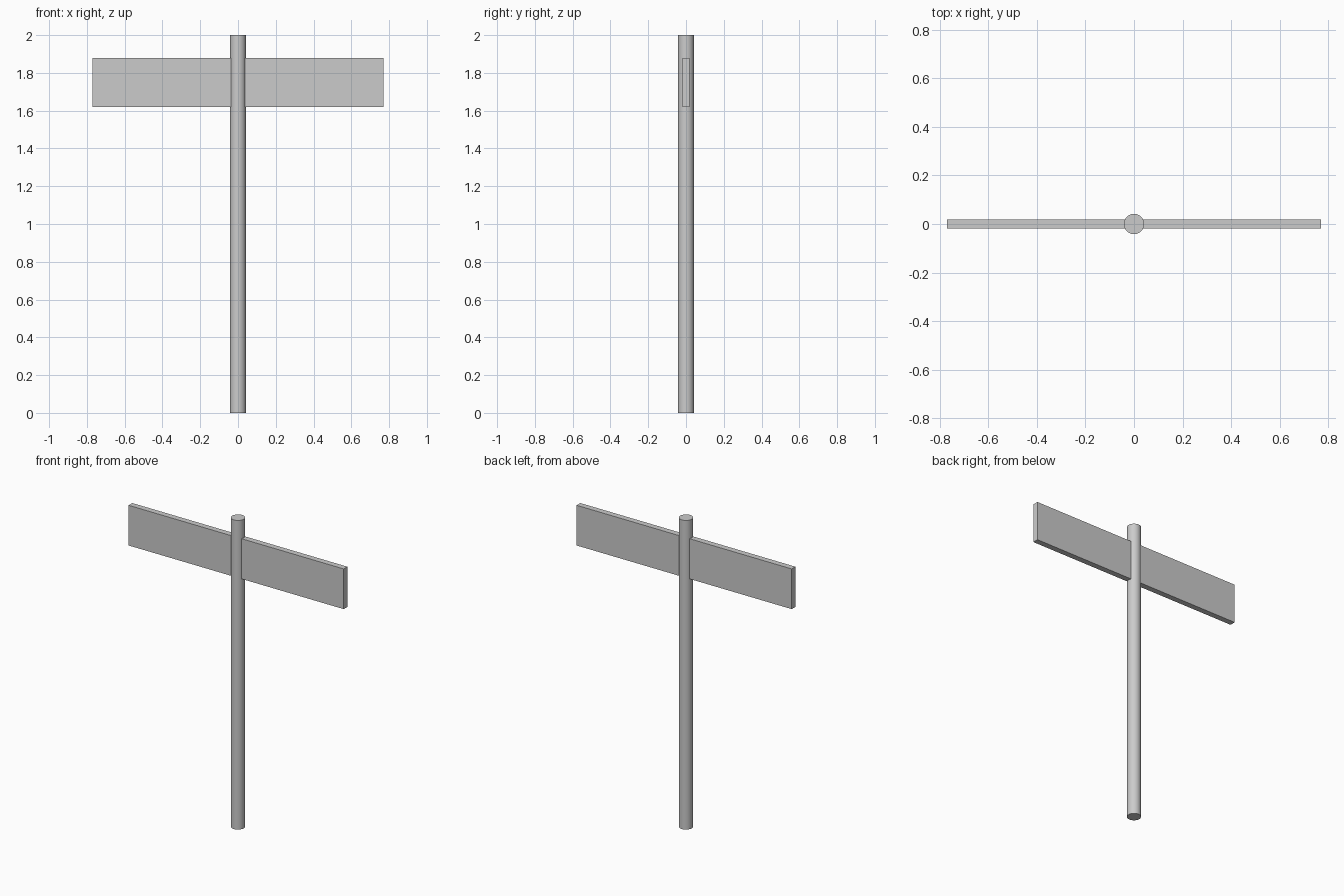
import bpy
import math

if "Cube" in bpy.data.objects:
    bpy.data.objects.remove(bpy.data.objects["Cube"])

POLE_RADIUS = 0.042
BOARD_INNER, BOARD_OUTER = 0.038, 0.77
BOARD_BOTTOM, BOARD_TOP = 1.62, 1.88
BOARD_THICKNESS = 0.038

# Round upright pole
bpy.ops.mesh.primitive_cylinder_add(vertices=32, radius=POLE_RADIUS, depth=2, location=(0, 0, 1))
pole = bpy.context.object
pole.name = "pole"
bpy.ops.object.shade_smooth_by_angle(angle=math.radians(30))


# Flat sign board reaching out to one side of the pole
def add_board(name, side):
    x = side * (BOARD_INNER + BOARD_OUTER) / 2
    z = (BOARD_BOTTOM + BOARD_TOP) / 2
    bpy.ops.mesh.primitive_cube_add(size=1, location=(x, 0, z))
    board = bpy.context.object
    board.name = name
    board.scale = (BOARD_OUTER - BOARD_INNER, BOARD_THICKNESS, BOARD_TOP - BOARD_BOTTOM)
    bpy.ops.object.transform_apply(location=False, rotation=False, scale=True)


for name, side in (("left_sign_board", -1), ("right_sign_board", 1)):
    add_board(name, side)
